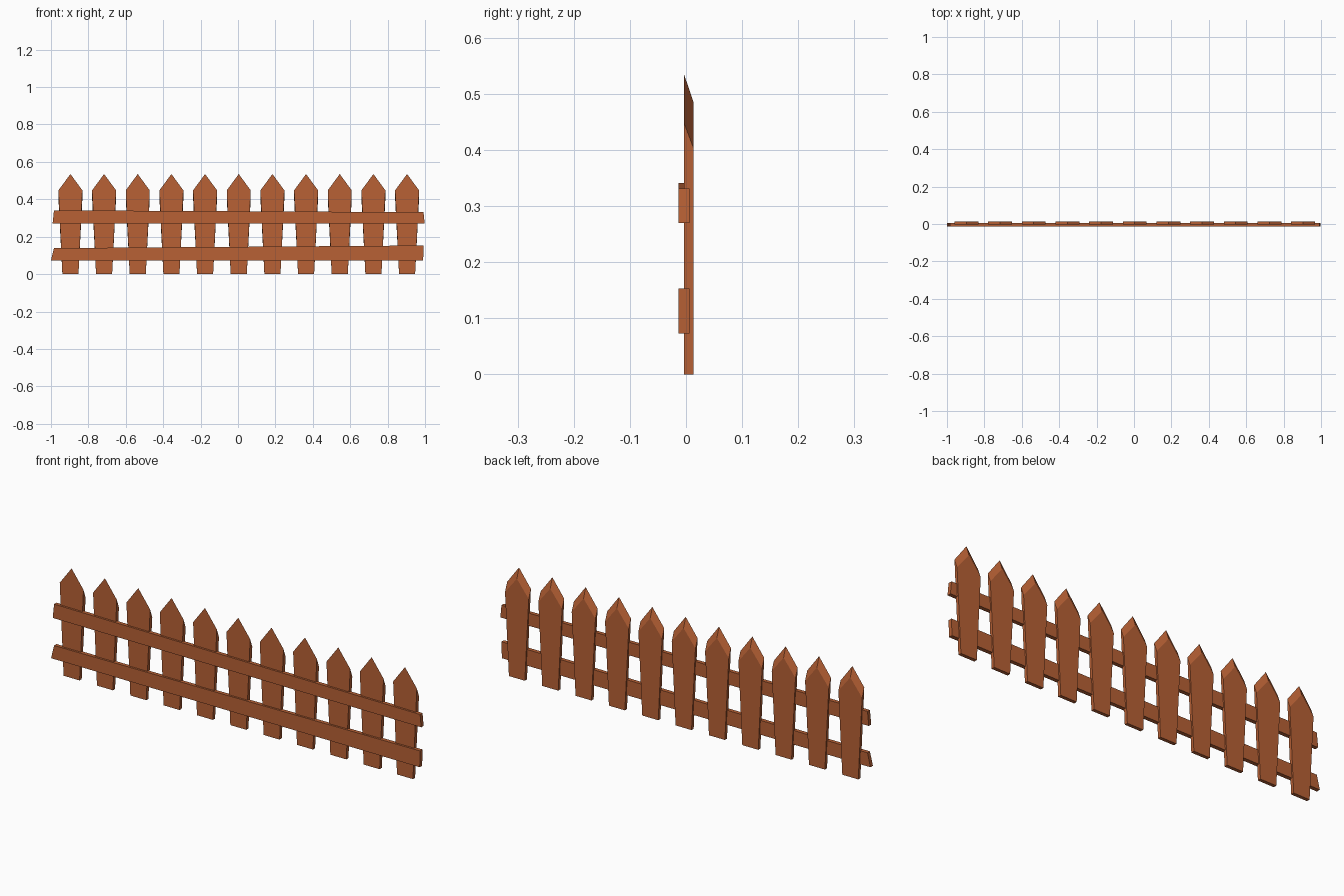
import bpy

if "Cube" in bpy.data.objects:
    bpy.data.objects.remove(bpy.data.objects["Cube"])

wood = bpy.data.materials.new("wood")
wood.diffuse_color = (0.48, 0.12, 0.036, 1)
wood.use_nodes = True
wood.node_tree.nodes["Principled BSDF"].inputs["Base Color"].default_value = wood.diffuse_color


def slab(name, front, back, y0, y1):
    """Solid between a front outline and a matching back outline (x, z points)."""
    n = len(front)
    verts = [(x, y0, z) for x, z in front] + [(x, y1, z) for x, z in back]
    faces = [tuple(range(n)), tuple(range(2 * n - 1, n - 1, -1))]
    faces += [(i, i + n, (i + 1) % n + n, (i + 1) % n) for i in range(n)]
    mesh = bpy.data.meshes.new(name)
    mesh.from_pydata(verts, [], faces)
    mesh.materials.append(wood)
    obj = bpy.data.objects.new(name, mesh)
    bpy.context.collection.objects.link(obj)
    return obj


def picket_outline(cx, shoulder, tip):
    return [(cx - 0.043, 0), (cx + 0.043, 0), (cx + 0.064, shoulder),
            (cx, tip), (cx - 0.064, shoulder)]


# Tapered pickets, with pointed tops sloping down toward the back
for i in range(11):
    cx = 0.004 + (i - 5) * 0.18
    slab(f"picket_{i + 1}", picket_outline(cx, 0.448, 0.535),
         picket_outline(cx, 0.404, 0.486), -0.0035, 0.013)

# Slightly crooked horizontal rails across the front
rails = {
    "upper_rail": [(-0.991, 0.272), (0.998, 0.27), (0.992, 0.331), (-0.984, 0.341)],
    "lower_rail": [(-1.0, 0.073), (0.99, 0.073), (0.992, 0.153), (-0.984, 0.139)],
}
for name, outline in rails.items():
    slab(name, outline, outline, -0.013, 0.006)
